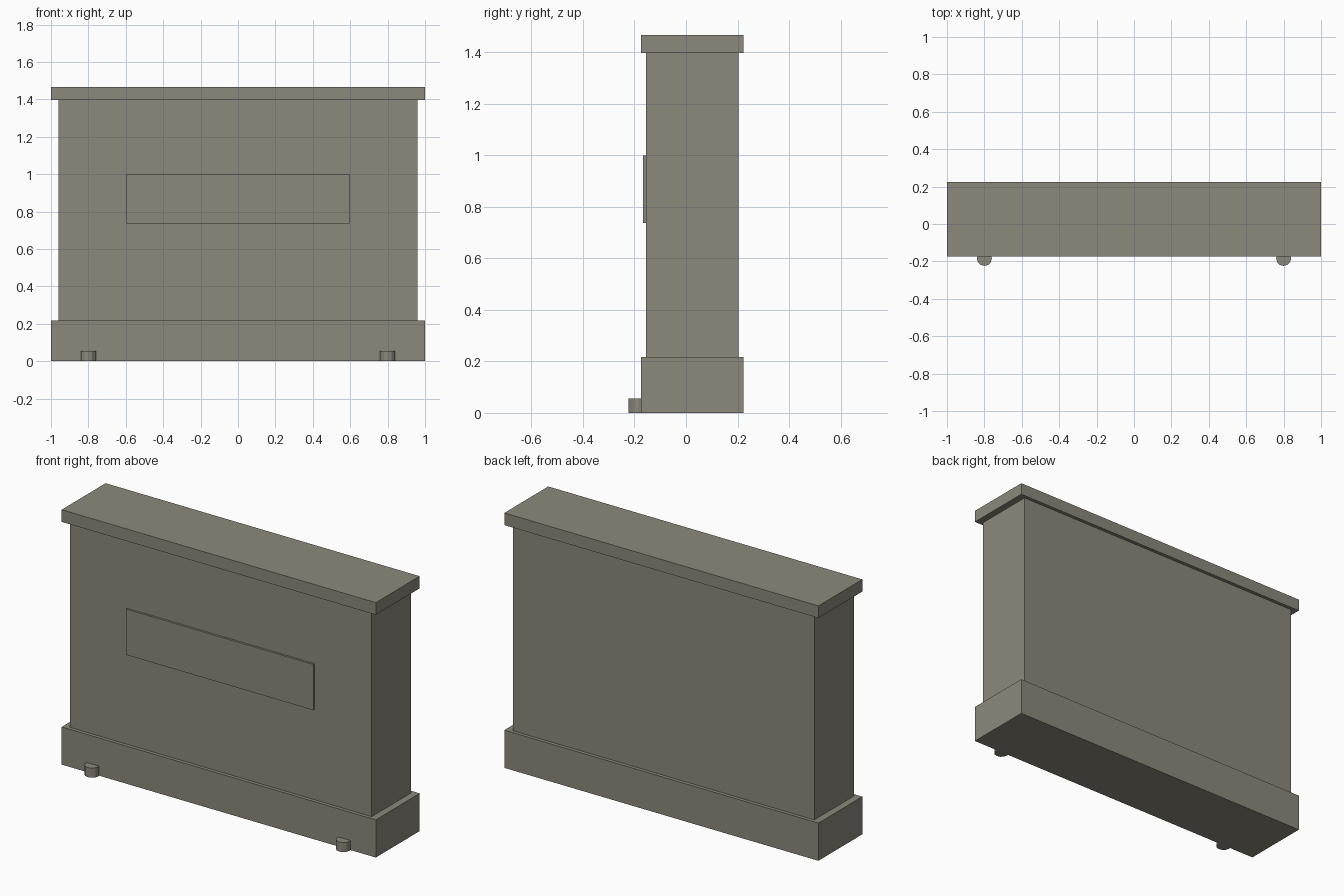
import bpy

if "Cube" in bpy.data.objects:
    bpy.data.objects.remove(bpy.data.objects["Cube"])

# One warm grey stone colour
stone = bpy.data.materials.new("warm grey stone")
stone.diffuse_color = (0.262, 0.246, 0.198, 1)
stone.use_nodes = True
stone.node_tree.nodes["Principled BSDF"].inputs["Base Color"].default_value = stone.diffuse_color


def finish(obj, name):
    obj.name = name
    obj.data.materials.append(stone)


def box(name, half_x, y0, y1, z0, z1):
    bpy.ops.mesh.primitive_cube_add(size=1, location=(0, (y0 + y1) / 2, (z0 + z1) / 2))
    obj = bpy.context.object
    obj.scale = (2 * half_x, y1 - y0, z1 - z0)
    bpy.ops.object.transform_apply(location=False, rotation=False, scale=True)
    finish(obj, name)


# Wall: plinth, main slab, coping and raised front plaque
box("plinth", 1.0, -0.175, 0.224, 0, 0.217)
box("wall_slab", 0.96, -0.155, 0.204, 0.217, 1.397)
box("coping", 1.0, -0.175, 0.224, 1.397, 1.467)
box("plaque", 0.597, -0.167, -0.155, 0.737, 1.0)

# Small round studs at the foot of the plinth
for side, x in (("left", -0.8), ("right", 0.8)):
    bpy.ops.mesh.primitive_cylinder_add(vertices=12, radius=0.04, depth=0.055,
                                        location=(x, -0.184, 0.0275))
    finish(bpy.context.object, side + "_stud")
